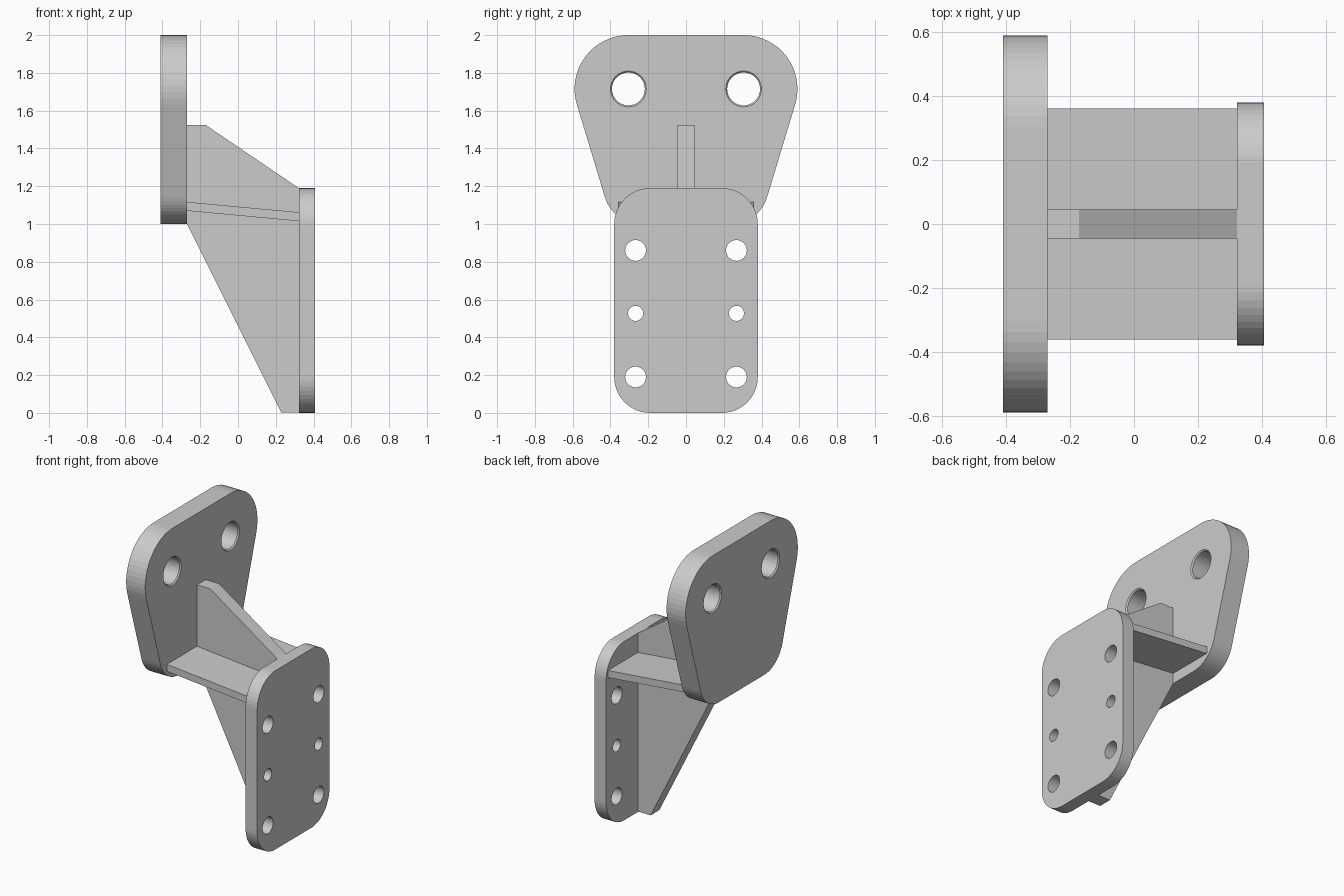
import bpy, bmesh
from math import sin, cos, radians, pi, atan2

if "Cube" in bpy.data.objects:
    bpy.data.objects.remove(bpy.data.objects["Cube"])


def arc(cy, cz, r, a0, a1, n):
    """Points (y, z) along an arc, angles in degrees."""
    return [(cy + r * cos(radians(a0 + (a1 - a0) * i / n)),
             cz + r * sin(radians(a0 + (a1 - a0) * i / n))) for i in range(n + 1)]


def circle(cy, cz, r, n=32):
    return arc(cy, cz, r, 0, 360, n)[:-1]


def mirrored(half):
    """Complete a bottom-to-top right half outline with its mirror image."""
    return half + [(-y, z) for y, z in reversed(half)]


def finish(name, bm):
    bmesh.ops.recalc_face_normals(bm, faces=bm.faces)
    me = bpy.data.meshes.new(name)
    bm.to_mesh(me)
    bm.free()
    ob = bpy.data.objects.new(name, me)
    bpy.context.collection.objects.link(ob)
    return ob


def plate(name, outline, holes, x0, x1, chamfer=0.0):
    """Plate facing x with through holes (y, z, radius), optionally chamfered."""
    bm = bmesh.new()
    ends = ([], [])

    def wall(rings):
        loops = [[bm.verts.new((x, y, z)) for y, z in pts] for x, pts in rings]
        n = len(loops[0])
        for a, b in zip(loops, loops[1:]):
            for i in range(n):
                j = (i + 1) % n
                bm.faces.new((a[i], a[j], b[j], b[i]))
        for end, loop in zip(ends, (loops[0], loops[-1])):
            end += [bm.edges.get((loop[i], loop[(i + 1) % n])) for i in range(n)]

    wall([(x0, outline), (x1, outline)])
    for y, z, r in holes:
        inner, c = circle(y, z, r), chamfer
        rings = [(x0, inner), (x1, inner)]
        if c:
            outer = circle(y, z, r + c)
            rings = [(x0, outer), (x0 + c, inner), (x1 - c, inner), (x1, outer)]
        wall(rings)
    for end, nx in zip(ends, (-1, 1)):
        bmesh.ops.triangle_fill(bm, use_beauty=True, use_dissolve=False,
                                edges=end, normal=(nx, 0, 0))
    return finish(name, bm)


def slab(name, profile, half_y):
    """Extrude an (x, z) profile symmetrically along y."""
    bm = bmesh.new()
    a = [bm.verts.new((x, -half_y, z)) for x, z in profile]
    b = [bm.verts.new((x, half_y, z)) for x, z in profile]
    bm.faces.new(a)
    bm.faces.new(b[::-1])
    n = len(a)
    for i in range(n):
        j = (i + 1) % n
        bm.faces.new((a[i], b[i], b[j], a[j]))
    return finish(name, bm)


# tapered rear plate with two large chamfered holes
tilt = -16.8
rear_outline = mirrored(arc(0.238, 1.2, 0.2, -90, tilt, 12)
                        + arc(0.305, 1.715, 0.285, tilt, 90, 16))
plate("rear_plate", rear_outline, [(s * 0.305, 1.715, 0.087) for s in (-1, 1)],
      -0.41, -0.27, 0.008)

# rounded front plate with six bolt holes
front_outline = mirrored(arc(0.19, 0.19, 0.19, -90, 0, 12)
                         + arc(0.19, 1.0, 0.19, 0, 90, 12))
front_holes = [(s * 0.267, z, r) for s in (-1, 1)
               for z, r in ((0.19, 0.055), (0.527, 0.04), (0.86, 0.055))]
plate("front_plate", front_outline, front_holes, 0.322, 0.407)

# upright web joining the plates
slab("web", [(-0.27, 1.0), (0.228, 0.003), (0.322, 0.003), (0.322, 1.19),
             (-0.172, 1.525), (-0.27, 1.525)], 0.046)

# sloping cross shelf
slab("shelf", [(-0.27, 1.07), (0.322, 1.015), (0.322, 1.062), (-0.27, 1.117)], 0.361)
